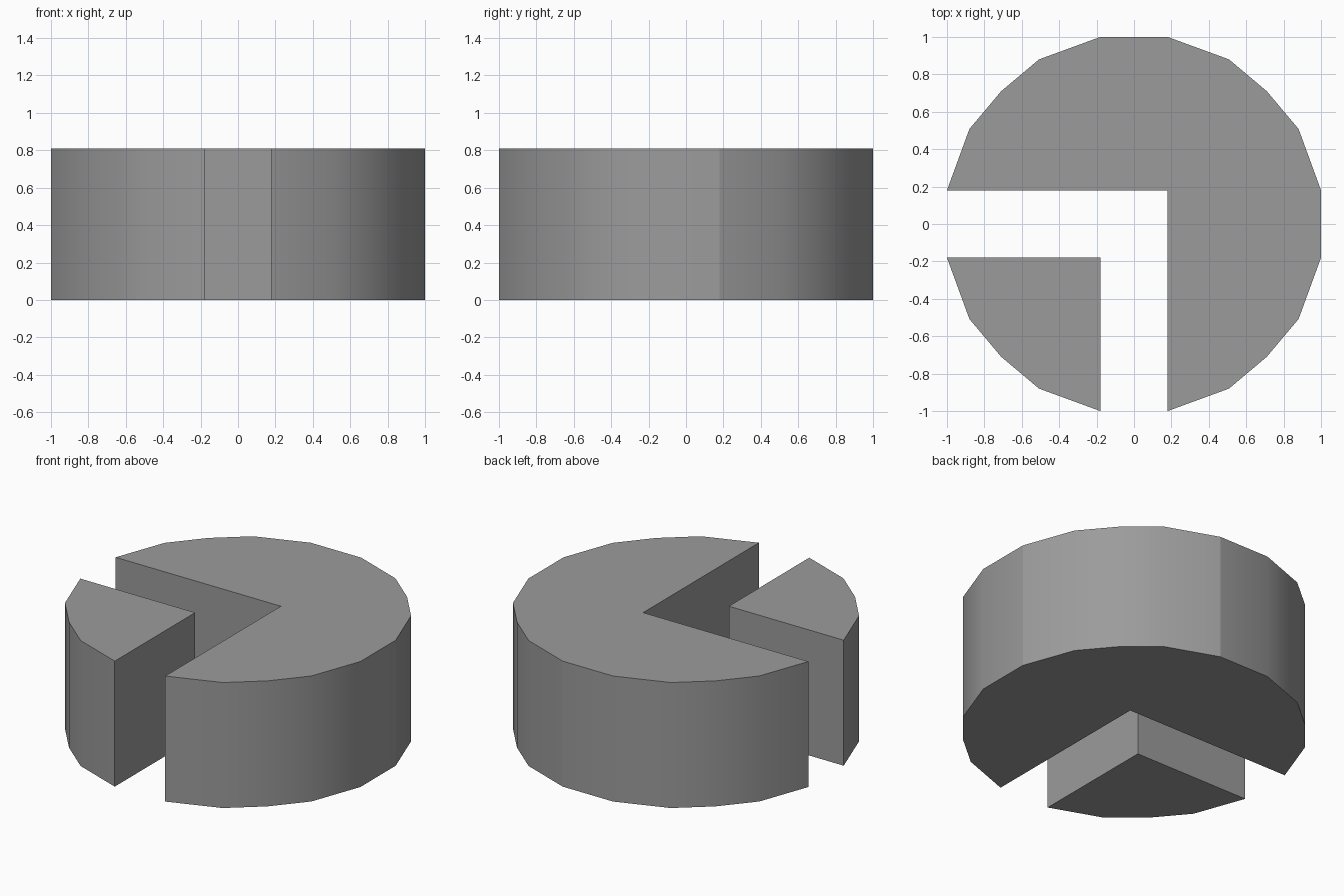
import bpy
import bmesh

if "Cube" in bpy.data.objects:
    bpy.data.objects.remove(bpy.data.objects["Cube"])

HEIGHT = 0.81
# Rim of one quarter, from the +x side round to the +y side
RIM = [(1.0, 0.18), (0.88, 0.508), (0.71, 0.71), (0.508, 0.88), (0.18, 1.0)]

# Dark grey surface
grey = bpy.data.materials.new("dark_grey")
grey.diffuse_color = (0.33, 0.33, 0.33, 1)
grey.use_nodes = True
grey.node_tree.nodes["Principled BSDF"].inputs["Base Color"].default_value = grey.diffuse_color


def quarter(turns):
    """Rim points rotated by a number of right angles."""
    pts = RIM
    for _ in range(turns):
        pts = [(-y, x) for x, y in pts]
    return pts


def slab(name, outline, creases=()):
    """Extrude a counter-clockwise outline up; keep upright edges at creases sharp."""
    bm = bmesh.new()
    base = bm.faces.new([bm.verts.new((x, y, 0)) for x, y in outline])
    top = bmesh.ops.extrude_face_region(bm, geom=[base], use_keep_orig=True)["geom"]
    bmesh.ops.translate(bm, vec=(0, 0, HEIGHT),
                        verts=[v for v in top if isinstance(v, bmesh.types.BMVert)])
    bmesh.ops.recalc_face_normals(bm, faces=bm.faces)
    mesh = bpy.data.meshes.new(name)
    bm.to_mesh(mesh)
    bm.free()
    mesh.materials.append(grey)
    obj = bpy.data.objects.new(name, mesh)
    bpy.context.collection.objects.link(obj)
    bpy.ops.object.select_all(action='DESELECT')
    bpy.context.view_layer.objects.active = obj
    obj.select_set(True)
    bpy.ops.object.shade_smooth_by_angle(angle=0.52)
    for edge in mesh.edges:
        a, b = (mesh.vertices[i].co for i in edge.vertices)
        if any(max(abs(v.x - x) + abs(v.y - y) for v in (a, b)) < 0.001
               for x, y in creases):
            edge.use_edge_sharp = True
    return obj


# Three-quarter disc with a square inner corner, creased at the back-right quarter
slab("main_disc", quarter(3) + quarter(0) + quarter(1) + [(0.18, 0.18)],
     creases=(RIM[0], RIM[-1]))

# Separate quarter wedge, set apart by the L-shaped slot
slab("corner_wedge", quarter(2) + [(-0.18, -0.18)])
